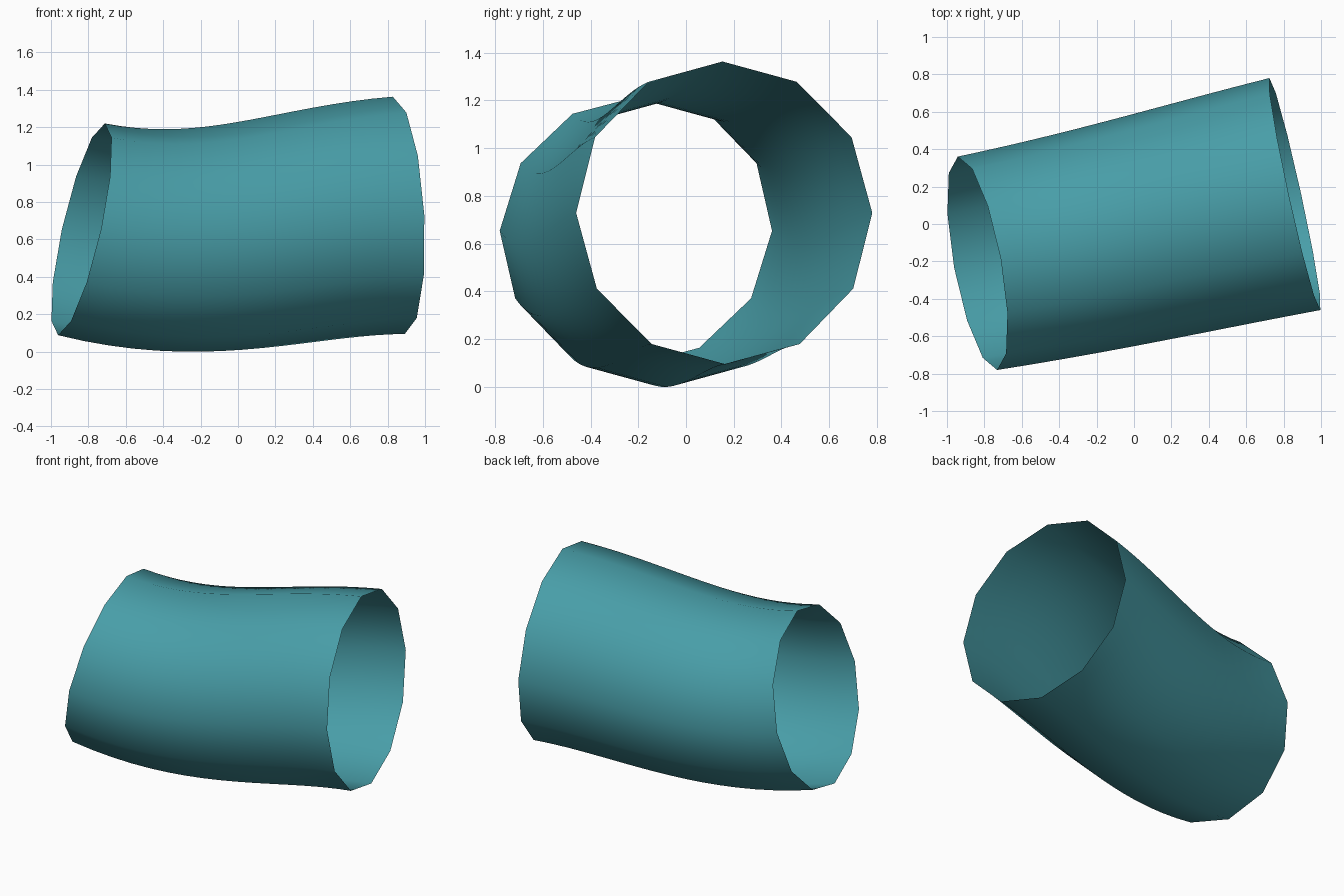
import bpy, math
from mathutils import Vector

if "Cube" in bpy.data.objects:
    bpy.data.objects.remove(bpy.data.objects["Cube"])

SIDES, STEPS = 12, 18
R0, R1 = 0.58, 0.635                      # radius at the left and right mouths

# Centre line of the tube: a cubic curve from the left mouth to the right mouth
P = [Vector(p) for p in ((-0.837, -0.21, 0.655), (-0.157, -0.085, 0.50),
                         (0.295, 0.036, 0.70), (0.86, 0.16, 0.73))]


def centre(t):
    s = 1 - t
    return P[0]*s**3 + P[1]*3*s*s*t + P[2]*3*s*t*t + P[3]*t**3


def tangent(t):
    s = 1 - t
    return ((P[1]-P[0])*s*s + (P[2]-P[1])*2*s*t + (P[3]-P[2])*t*t).normalized()


# Tube wall: twelve-sided rings square to the centre line, widening to the right
verts, faces = [], []
for i in range(STEPS + 1):
    t = i / STEPS
    n = tangent(t)
    side = Vector((0, 0, 1)).cross(n).normalized()
    up = n.cross(side)
    for k in range(SIDES):
        a = 2 * math.pi * k / SIDES
        verts.append(centre(t) + (R0 + (R1 - R0)*t) * (side*math.cos(a) + up*math.sin(a)))
for i in range(STEPS):
    for k in range(SIDES):
        a, b = i*SIDES + k, i*SIDES + (k + 1) % SIDES
        faces.append((a, b, b + SIDES, a + SIDES))

# Stand the tube on the ground
low = min(v.z for v in verts)
verts = [v - Vector((0, 0, low)) for v in verts]

mesh = bpy.data.meshes.new("open_tube")
mesh.from_pydata(verts, [], [f[::-1] for f in faces])
mesh.shade_smooth()
tube = bpy.data.objects.new("open_tube", mesh)
bpy.context.collection.objects.link(tube)

# Teal finish
teal = bpy.data.materials.new("teal")
teal.diffuse_color = (0.065, 0.34, 0.39, 1)
teal.use_nodes = True
teal.node_tree.nodes["Principled BSDF"].inputs["Base Color"].default_value = teal.diffuse_color
mesh.materials.append(teal)
